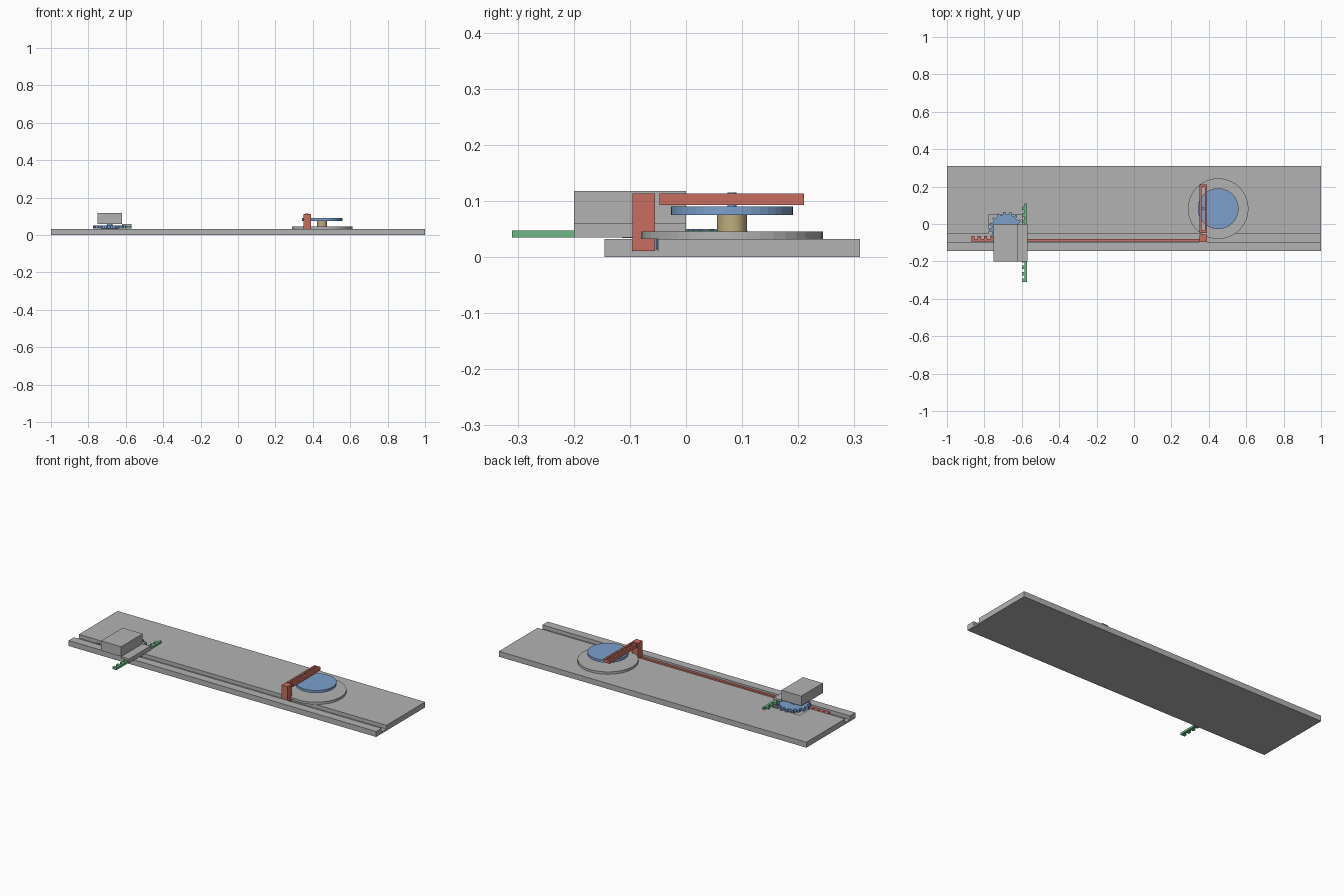
import bpy, math

if "Cube" in bpy.data.objects:
    bpy.data.objects.remove(bpy.data.objects["Cube"])


def material(name, rgb):
    m = bpy.data.materials.new(name)
    m.diffuse_color = (*rgb, 1)
    m.use_nodes = True
    m.node_tree.nodes["Principled BSDF"].inputs["Base Color"].default_value = m.diffuse_color
    return m


GREY = material("grey", (0.45, 0.45, 0.45))
RED = material("red", (0.58, 0.155, 0.115))
BLUE = material("blue", (0.20, 0.35, 0.60))
GREEN = material("green", (0.155, 0.48, 0.24))
TAN = material("tan", (0.52, 0.42, 0.21))


def add(name, verts, faces, mat):
    me = bpy.data.meshes.new(name)
    me.from_pydata(verts, [], faces)
    me.materials.append(mat)
    ob = bpy.data.objects.new(name, me)
    bpy.context.collection.objects.link(ob)
    return ob


def prism(name, outline, z0, z1, mat):
    """Extrude a counter-clockwise xy outline from z0 to z1."""
    n = len(outline)
    verts = [(x, y, z) for z in (z0, z1) for x, y in outline]
    faces = [tuple(reversed(range(n))), tuple(range(n, 2 * n))]
    faces += [(i, (i + 1) % n, n + (i + 1) % n, n + i) for i in range(n)]
    return add(name, verts, faces, mat)


def box(name, x0, x1, y0, y1, z0, z1, mat):
    return prism(name, [(x0, y0), (x1, y0), (x1, y1), (x0, y1)], z0, z1, mat)


def disc(name, x, y, r, z0, z1, mat, sides=40):
    pts = [(x + r * math.cos(math.tau * i / sides), y + r * math.sin(math.tau * i / sides))
           for i in range(sides)]
    return prism(name, pts, z0, z1, mat)


def gear(name, x, y, root, tip, teeth, z0, z1, mat):
    pts = []
    step = math.tau / teeth
    for i in range(teeth):
        for f, r in ((0, root), (0.1, tip), (0.45, tip), (0.55, root)):
            a = (i + f) * step
            pts.append((x + r * math.cos(a), y + r * math.sin(a)))
    return prism(name, pts, z0, z1, mat)


def rack(start, end, back, root, tip, toothed_end, pitch):
    """Outline of a bar along u with square teeth towards +v."""
    pts = [(start, back), (end, back), (end, root)]
    teeth = int((toothed_end - start) / pitch)
    for i in reversed(range(teeth)):
        a = start + i * pitch
        b = a + pitch * 0.5
        pts += [(b, root), (b, tip), (a, tip)]
        if i:
            pts.append((a, root))
    return pts


def cut(target, cutter):
    mod = target.modifiers.new("cut", "BOOLEAN")
    mod.operation = "DIFFERENCE"
    mod.solver = "EXACT"
    mod.object = cutter
    cutter.hide_render = True
    bpy.context.view_layer.objects.active = target
    bpy.ops.object.modifier_apply(modifier=mod.name)
    bpy.data.objects.remove(cutter)


# Base board with a full-length guide groove and a gear pocket
TOP = 0.032
profile = [(-0.145, 0), (0.31, 0), (0.31, TOP), (-0.05, TOP),
           (-0.05, 0.01), (-0.095, 0.01), (-0.095, TOP), (-0.145, TOP)]
n = len(profile)
base = add("base_board",
           [(x, y, z) for x in (-1, 1) for y, z in profile],
           [tuple(reversed(range(n))), tuple(range(n, 2 * n))]
           + [(i, (i + 1) % n, n + (i + 1) % n, n + i) for i in range(n)], GREY)
cut(base, box("pocket_cutter", -0.775, -0.6, -0.06, 0.05, 0.0105, 0.1, GREY))

# Turntable, spindle, crank disc and its eccentric pin
CX, CY = 0.45, 0.082
disc("turntable", CX, CY, 0.162, TOP, 0.046, GREY)
disc("spindle", CX, CY, 0.027, 0.046, 0.075, TAN, 32)
disc("crank_disc", CX, CY, 0.109, 0.075, 0.09, BLUE)
disc("crank_pin", 0.37, CY, 0.008, 0.09, 0.115, BLUE, 16)

# Slotted yoke on its post, driven by the pin
yoke = box("slotted_yoke", 0.35, 0.39, -0.047, 0.21, 0.093, 0.113, RED)
cut(yoke, box("slot_cutter", 0.361, 0.379, -0.036, 0.199, 0.05, 0.2, RED))
box("yoke_post", 0.35, 0.39, -0.095, -0.055, 0.0105, 0.113, RED)

# Sliding rack in the groove, teeth facing back
prism("sliding_rack", rack(-0.87, 0.35, -0.093, -0.079, -0.064, -0.56, 0.034),
      0.0105, 0.022, RED)

# Drive gear: large upper wheel, small lower wheel and hub
GX, GY = -0.685, -0.024
gear("upper_gear", GX, GY, 0.076, 0.09, 16, 0.034, 0.05, BLUE)
gear("lower_gear", GX, GY, 0.034, 0.045, 9, 0.0115, 0.034, BLUE)
disc("gear_hub", GX, GY, 0.015, 0.05, 0.061, BLUE, 20)

# Cross rack, teeth facing the gear on its left
outline = rack(-0.31, 0.11, 0.573, 0.585, 0.6, 0.112, 0.035)
prism("cross_rack", [(-v, u) for u, v in outline], 0.035, 0.047, GREEN)

# Motor housing with a guide over the cross rack
box("motor_housing", -0.75, -0.62, -0.2, 0.0, 0.06, 0.118, GREY)
box("rack_cover", -0.62, -0.569, -0.2, 0.0, 0.048, 0.06, GREY)
box("rack_guide_wall", -0.572, -0.569, -0.2, 0.0, 0.035, 0.048, GREY)
